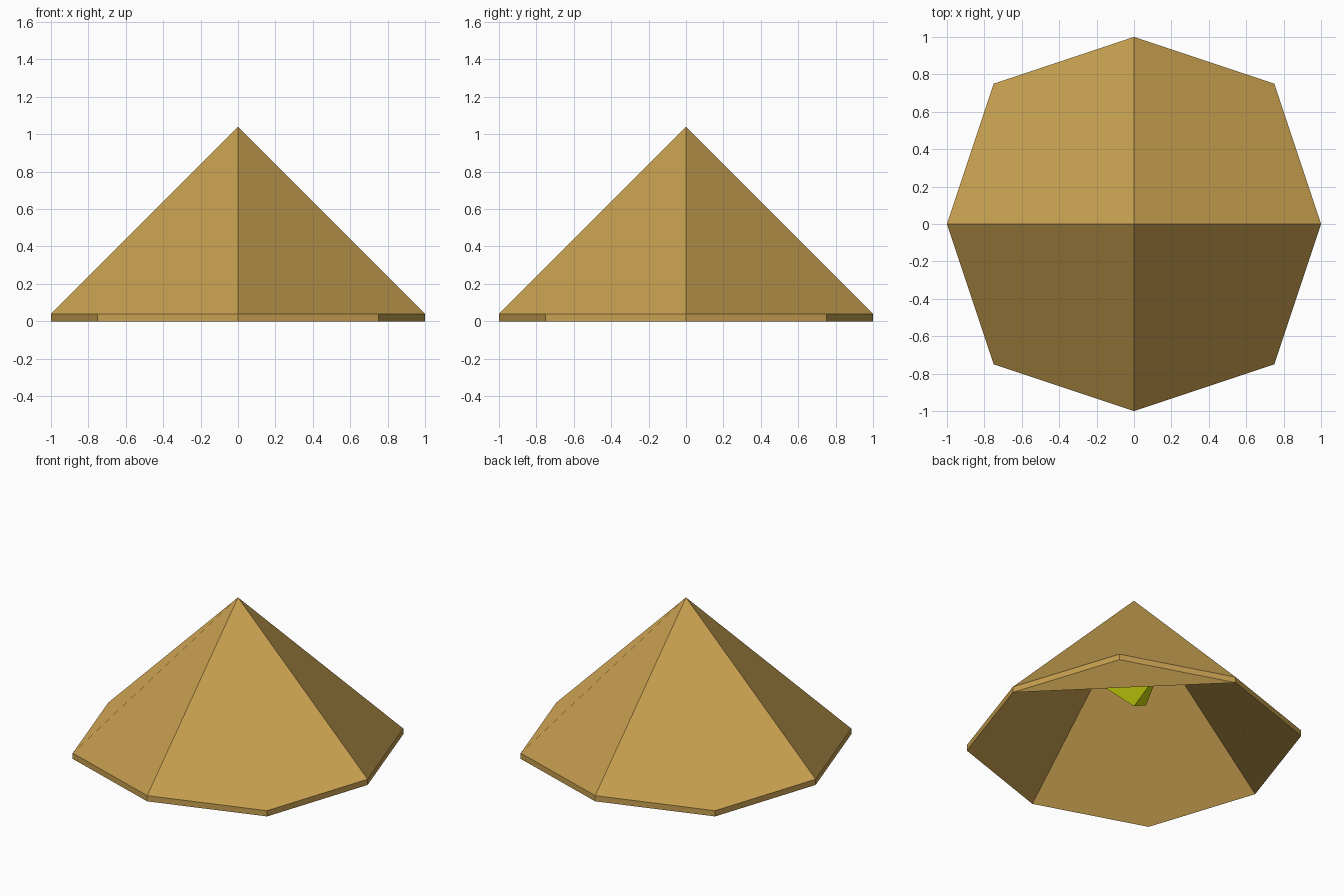
import bpy

if "Cube" in bpy.data.objects:
    bpy.data.objects.remove(bpy.data.objects["Cube"])


def material(name, rgb):
    m = bpy.data.materials.new(name)
    m.diffuse_color = (*rgb, 1)
    m.use_nodes = True
    m.node_tree.nodes["Principled BSDF"].inputs["Base Color"].default_value = m.diffuse_color
    return m


def build(name, verts, faces, mat):
    me = bpy.data.meshes.new(name)
    me.from_pydata(verts, [], faces)
    me.materials.append(mat)
    me.update()
    ob = bpy.data.objects.new(name, me)
    bpy.context.collection.objects.link(ob)
    return ob


canvas = material("tan_canvas", (0.57, 0.35, 0.08))
glow = material("lamp_yellow", (0.62, 0.69, 0.004))

# tent roof: hollow eight-cornered shell, four folded panels, 0.04 thick
T = 0.04
ring = []
for x, y in ((1, 0), (0, 1), (-1, 0), (0, -1)):
    ring += [(x, y), (0.75 * (x - y), 0.75 * (x + y))]
verts = [(x, y, T) for x, y in ring] + [(x, y, 0) for x, y in ring]
verts += [(0, 0, 1 + T), (0, 0, 1)]
faces = []
for i in range(0, 8, 2):
    a, b, c = i, i + 1, (i + 2) % 8
    faces.append((16, a, b, c))                  # outer panel, fold runs to the corner
    faces.append((c + 8, b + 8, a + 8, 17))      # inner panel, fold runs across the corner
for i in range(8):
    j = (i + 1) % 8
    faces.append((i, i + 8, j + 8, j))           # rim
build("tent_roof", verts, faces, canvas)

# small faceted lamp hanging under the roof
lamp = [(0, 0, 0.27), (-0.1, 0, 0.315), (0, 0.25, 0.415), (0.3, -0.1, 0.42)]
build("hanging_lamp", lamp, [(0, 2, 3), (0, 1, 2), (0, 3, 1), (1, 3, 2)], glow)
